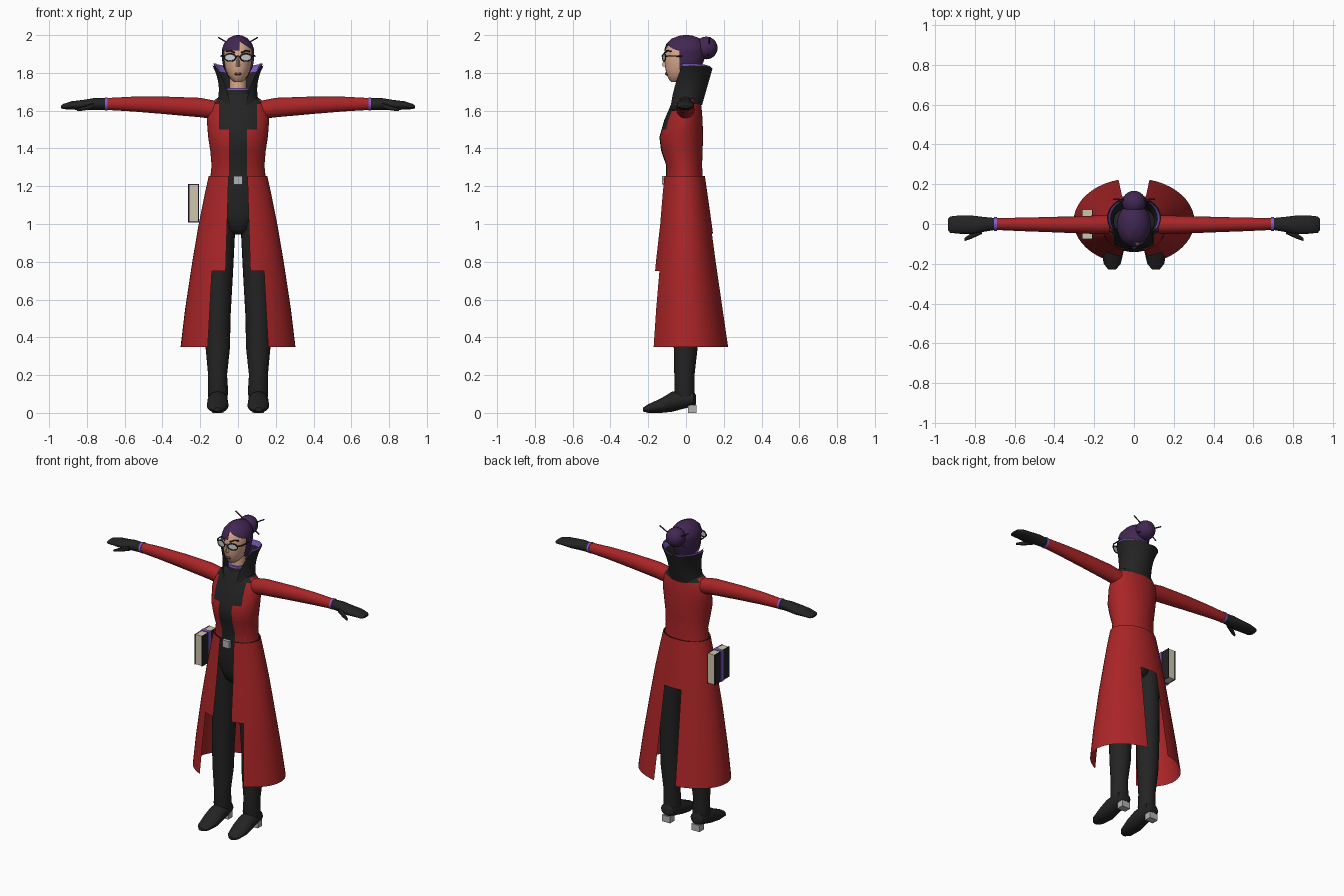
import bpy, bmesh, math
from mathutils import Vector

if "Cube" in bpy.data.objects:
    bpy.data.objects.remove(bpy.data.objects["Cube"])


def material(name, r, g, b):
    m = bpy.data.materials.new(name)
    m.diffuse_color = (r, g, b, 1)
    m.use_nodes = True
    m.node_tree.nodes["Principled BSDF"].inputs["Base Color"].default_value = m.diffuse_color
    return m


RED = material("coat red", 0.40, 0.018, 0.02)
BLACK = material("soft black", 0.017, 0.017, 0.017)
HAIR = material("dark purple", 0.055, 0.02, 0.085)
TRIM = material("lavender", 0.23, 0.11, 0.60)
SKIN = material("skin", 0.70, 0.40, 0.27)
PAPER = material("cream", 0.62, 0.57, 0.42)
METAL = material("silver", 0.45, 0.45, 0.47)
LENS = material("pale lens", 0.60, 0.63, 0.66)
LIP = material("lip brown", 0.22, 0.09, 0.07)


def finish(name, bm, *mats, mirror=False, angle=40):
    bmesh.ops.recalc_face_normals(bm, faces=bm.faces)
    me = bpy.data.meshes.new(name)
    bm.to_mesh(me)
    bm.free()
    ob = bpy.data.objects.new(name, me)
    bpy.context.collection.objects.link(ob)
    for m in mats:
        me.materials.append(m)
    bpy.ops.object.select_all(action='DESELECT')
    ob.select_set(True)
    bpy.context.view_layer.objects.active = ob
    bpy.ops.object.shade_smooth_by_angle(angle=math.radians(angle))
    if mirror:
        ob.modifiers.new("mirror", 'MIRROR')
    return ob


def loft(rows, axis='z', n=24, caps=True):
    """Skin ellipses; each row is position, then low/high on the two other axes."""
    bm = bmesh.new()
    rings = []
    for t, a0, a1, b0, b1 in rows:
        ring = []
        for i in range(n):
            w = 2 * math.pi * i / n
            p = (a0 + a1) / 2 + (a1 - a0) / 2 * math.cos(w)
            q = (b0 + b1) / 2 + (b1 - b0) / 2 * math.sin(w)
            ring.append(bm.verts.new({'z': (p, q, t), 'x': (t, p, q), 'y': (p, t, q)}[axis]))
        rings.append(ring)
    for r, s in zip(rings, rings[1:]):
        for i in range(n):
            j = (i + 1) % n
            bm.faces.new((r[i], r[j], s[j], s[i]))
    if caps:
        bm.faces.new(rings[0])
        bm.faces.new(rings[-1])
    return bm


def cut(bm, co, no):
    bmesh.ops.bisect_plane(bm, geom=bm.verts[:] + bm.edges[:] + bm.faces[:],
                           plane_co=co, plane_no=no)


def remove(bm, rule):
    bad = [f for f in bm.faces if rule(*f.calc_center_median())]
    bmesh.ops.delete(bm, geom=bad, context='FACES')


def sheet(fn, nu, nv):
    bm = bmesh.new()
    g = [[bm.verts.new(fn(2 * i / nu - 1, j / nv)) for i in range(nu + 1)] for j in range(nv + 1)]
    for j in range(nv):
        for i in range(nu):
            bm.faces.new((g[j][i], g[j][i + 1], g[j + 1][i + 1], g[j + 1][i]))
    return bm


def box(name, x0, x1, y0, y1, z0, z1, mat, mirror=False):
    bm = bmesh.new()
    bmesh.ops.create_cube(bm, size=1)
    for v in bm.verts:
        c = v.co + Vector((.5, .5, .5))
        v.co = (x0 + c.x * (x1 - x0), y0 + c.y * (y1 - y0), z0 + c.z * (z1 - z0))
    return finish(name, bm, mat, mirror=mirror)


def tube(name, pts, r, mat, closed=False, mirror=False):
    cu = bpy.data.curves.new(name, 'CURVE')
    cu.dimensions = '3D'
    cu.bevel_depth, cu.bevel_resolution, cu.use_fill_caps = r, 1, True
    sp = cu.splines.new('POLY')
    sp.points.add(len(pts) - 1)
    for p, q in zip(sp.points, pts):
        p.co = (*q, 1)
    sp.use_cyclic_u = closed
    cu.materials.append(mat)
    ob = bpy.data.objects.new(name, cu)
    bpy.context.collection.objects.link(ob)
    if mirror:
        ob.modifiers.new("mirror", 'MIRROR')
    return ob


# Coat bodice with a stepped dark front panel
bm = loft([(1.23, -.148, .148, -.108, .09), (1.31, -.14, .14, -.105, .085),
           (1.39, -.147, .147, -.132, .088), (1.46, -.158, .158, -.141, .09),
           (1.55, -.165, .165, -.115, .088), (1.62, -.155, .155, -.085, .082),
           (1.66, -.12, .12, -.068, .075), (1.69, -.07, .07, -.055, .06)], n=40)
for s in (-1, 1):
    cut(bm, (s * .047, 0, 0), (1, 0, 0))
    cut(bm, (s * .1, 0, 0), (1, 0, 0))
cut(bm, (0, 0, 1.5), (0, 0, 1))
cut(bm, (0, 0, 1.635), (0, 0, 1))
for f in bm.faces:
    x, y, z = f.calc_center_median()
    panel = y < -.02 and (abs(x) < .047 or (abs(x) < .1 and z > 1.5))
    f.material_index = int(panel or (z > 1.635 and abs(x) < .12))
finish("bodice", bm, RED, BLACK)

# Long open skirt with stepped front and back slit
bm = loft([(1.255, -.155, .155, -.12, .10), (1.15, -.178, .178, -.13, .115),
           (1.0, -.208, .208, -.142, .136), (.8, -.242, .242, -.165, .163),
           (.55, -.28, .28, -.188, .2), (.35, -.304, .304, -.204, .23)], n=48, caps=False)
for s in (-1, 1):
    cut(bm, (s * .05, 0, 1.25), (s, 0, .031))
    cut(bm, (s * .138, 0, .75), (s, 0, .055))
cut(bm, (0, 0, .75), (0, 0, 1))
cut(bm, (0, 0, .95), (0, 0, 1))


def opening(x, y, z):
    narrow = abs(x) < .05 + .031 * (1.25 - z)
    if y > 0:
        return narrow and z < .95
    return narrow or (z < .75 and abs(x) < .138 + .055 * (.75 - z))


remove(bm, opening)
finish("coat_skirt", bm, RED)

# Trousers, shoes and heels
finish("trouser_hips", loft([(.945, -.03, .03, -.05, .06), (.97, -.08, .08, -.08, .085),
       (1.05, -.14, .14, -.1, .1), (1.15, -.152, .152, -.108, .1),
       (1.252, -.149, .149, -.11, .094)]), BLACK)
finish("trouser_leg", loft([(1.06, .01, .15, -.09, .09), (.93, .017, .165, -.085, .09),
       (.75, .026, .17, -.08, .085), (.5, .04, .175, -.07, .07), (.35, .042, .172, -.065, .062),
       (.2, .058, .158, -.062, .045), (.11, .052, .16, -.062, .045),
       (.06, .06, .155, -.05, .04)]), BLACK, mirror=True)
finish("shoe", loft([(-.228, .09, .13, .008, .028), (-.2, .067, .152, 0, .046),
       (-.13, .05, .165, 0, .078), (-.075, .053, .162, .006, .112), (0, .055, .158, .025, .12),
       (.04, .062, .154, .035, .115), (.052, .08, .135, .045, .095)], 'y'), BLACK, mirror=True)
box("shoe_heel", .078, .138, .01, .056, 0, .042, METAL, mirror=True)
box("belt_buckle", -.025, .025, -.128, -.105, 1.208, 1.255, METAL)

# Sleeves, cuffs and gloves
finish("sleeve", loft([(.11, -.05, .045, 1.553, 1.65), (.2, -.05, .042, 1.565, 1.668),
       (.4, -.042, .036, 1.583, 1.675), (.56, -.036, .032, 1.596, 1.674),
       (.695, -.03, .03, 1.604, 1.667)], 'x'), RED, mirror=True)
finish("cuff", loft([(.69, -.034, .034, 1.602, 1.67), (.704, -.034, .034, 1.602, 1.67)], 'x'),
       TRIM, mirror=True)
finish("glove", loft([(.70, -.03, .03, 1.604, 1.666), (.76, -.04, .036, 1.604, 1.667),
       (.82, -.051, .043, 1.602, 1.657), (.88, -.049, .043, 1.606, 1.65),
       (.925, -.044, .038, 1.608, 1.636), (.937, -.03, .025, 1.613, 1.626)], 'x'),
       BLACK, mirror=True)
finish("thumb", loft([(.765, -.05, -.015, 1.61, 1.642), (.815, -.073, -.043, 1.6, 1.626),
       (.852, -.086, -.07, 1.597, 1.612)], 'x', 10), BLACK, mirror=True)


# Flared collar with lavender lining at its rim
def collar(u, v, inset=0.0, lift=0.0):
    w = u * math.radians(160 - 42 * v)
    a = .115 - .07 * v + .09 * v * v - inset
    b = .085 + .025 * v - inset
    z = 1.63 + .192 * v + .016 * v * abs(math.sin(w)) + lift
    return (a * math.sin(w), .03 * v + b * math.cos(w), z)


finish("collar", sheet(collar, 36, 8), BLACK)
finish("collar_lining", sheet(lambda u, v: collar(u, .86 + .14 * v, .004, .014 * v * abs(u) ** .5),
                              36, 2), TRIM)
finish("neck_cover", loft([(1.66, -.075, .075, -.06, .06), (1.715, -.058, .058, -.054, .05)]), BLACK)
finish("neck_trim", loft([(1.71, -.06, .06, -.057, .052), (1.721, -.059, .059, -.056, .051)]), TRIM)
finish("neck", loft([(1.7, -.045, .045, -.045, .045), (1.82, -.043, .043, -.04, .055)]), SKIN)

# Head and face
finish("head", loft([(1.752, -.018, .018, -.078, -.03), (1.765, -.036, .036, -.09, .0),
       (1.79, -.055, .055, -.102, .04), (1.83, -.069, .069, -.111, .065),
       (1.88, -.077, .077, -.112, .085), (1.93, -.076, .076, -.107, .085),
       (1.97, -.055, .055, -.08, .07), (1.985, -.02, .02, -.03, .03)]), SKIN)
finish("nose", loft([(1.835, -.012, .012, -.124, -.09), (1.845, -.01, .01, -.127, -.09),
       (1.89, -.005, .005, -.114, -.09)], n=10), SKIN)
finish("lips", loft([(1.786, -.01, .01, -.106, -.09), (1.794, -.02, .02, -.112, -.09),
       (1.802, -.012, .012, -.112, -.09)], n=12), LIP)
tube("eyebrow", [(.018, -.113, 1.907), (.042, -.1, 1.918), (.062, -.078, 1.914)], .004, BLACK,
     mirror=True)

# Swept hair with an off-centre parting
bm = loft([(1.775, -.05, .05, -.01, .06), (1.83, -.078, .078, -.1, .082),
           (1.88, -.086, .086, -.116, .1), (1.92, -.086, .086, -.116, .104),
           (1.955, -.075, .075, -.104, .097), (1.983, -.05, .05, -.073, .073),
           (1.997, -.022, .022, -.033, .035), (2.0, -.006, .006, -.01, .012)], n=40)
cut(bm, (0, -.035, 0), (0, 1, 0))
cut(bm, (.008, 0, 0), (1, 0, 0))
cut(bm, (0, 0, 1.918), (0, 0, 1))
cut(bm, (0, 0, 1.972), (.65, 0, 1))
remove(bm, lambda x, y, z: y < -.035 and z < (1.918 if x < .008 else 1.972 - .65 * x))
finish("hair", bm, HAIR)
bm = bmesh.new()
bmesh.ops.create_uvsphere(bm, u_segments=24, v_segments=14, radius=.06)
bmesh.ops.translate(bm, verts=bm.verts, vec=(0, .107, 1.932))
finish("hair_bun", bm, HAIR)
for s, nm in ((-1, "left"), (1, "right")):
    tube("hair_stick_" + nm, [(s * .105, .125, 1.988), (-s * .075, .115, 1.885)], .004, HAIR)

# Oval spectacles
oval = [(.042 + .03 * math.cos(i * math.pi / 10), -.124 + .008 * (1 + math.cos(i * math.pi / 10)),
         1.882 + .02 * math.sin(i * math.pi / 10)) for i in range(20)]
tube("spectacle_rim", oval, .0035, BLACK, closed=True, mirror=True)
bm = bmesh.new()
bm.faces.new([bm.verts.new(p) for p in oval])
finish("spectacle_lens", bm, LENS, mirror=True)
tube("spectacle_arm", [(.07, -.11, 1.888), (.088, -.085, 1.89), (.09, -.02, 1.888)], .004, BLACK,
     mirror=True)
tube("spectacle_bridge", [(-.013, -.124, 1.885), (0, -.128, 1.89), (.013, -.124, 1.885)], .003, BLACK)

# Book hanging at the hip, with dark covers and a strap
box("book_pages", -.258, -.212, -.075, .072, 1.012, 1.208, PAPER)
for nm, x0 in (("outer", -.262), ("inner", -.212)):
    box("book_cover_" + nm, x0, x0 + .004, -.078, .074, 1.01, 1.21, BLACK)
box("book_strap", -.264, -.206, -.012, .012, 1.008, 1.212, TRIM)
